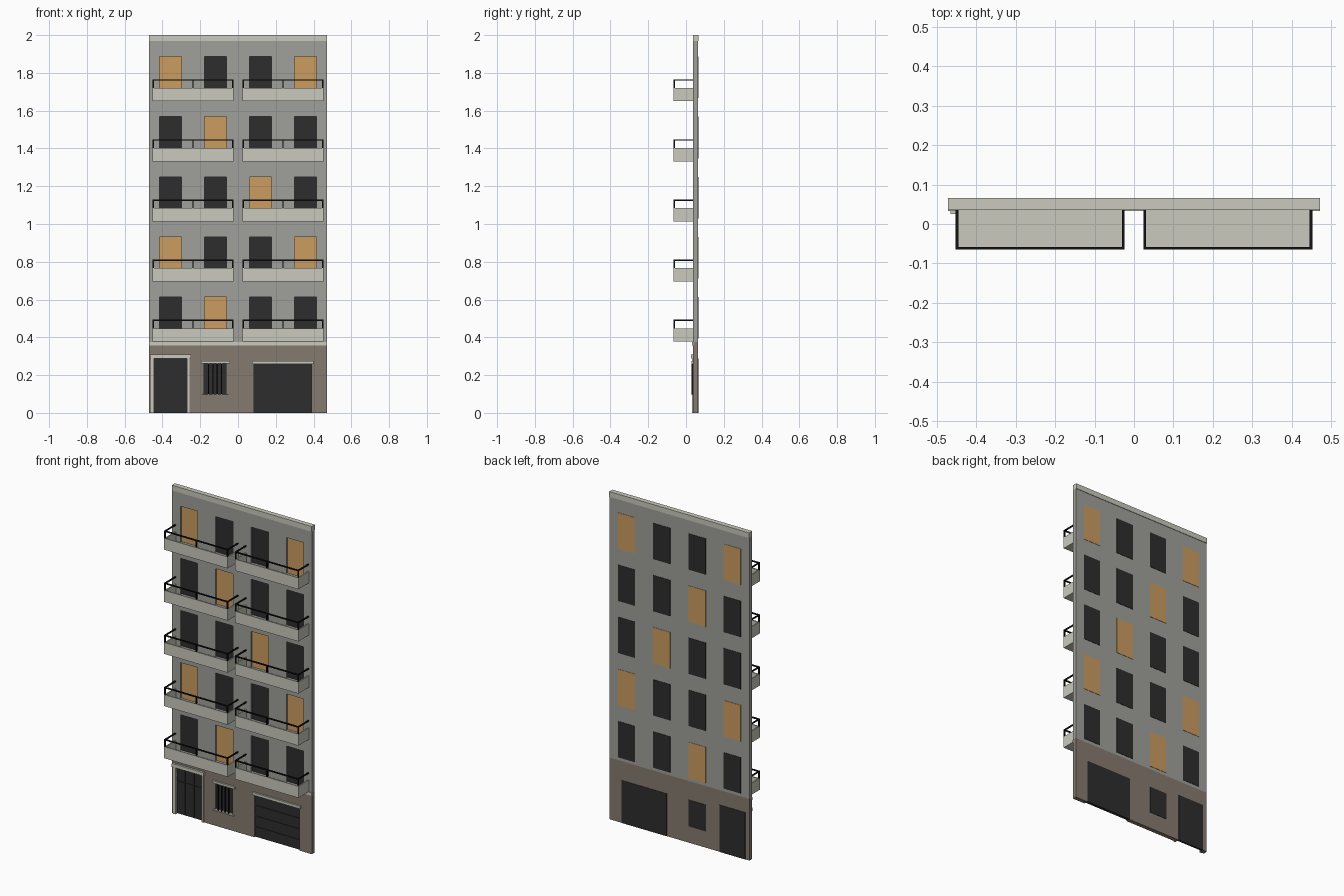
import bpy, bmesh

cube = bpy.data.objects.get("Cube")
if cube:
    bpy.data.objects.remove(cube, do_unlink=True)


def material(name, r, g, b):
    m = bpy.data.materials.new(name)
    m.use_nodes = True
    m.diffuse_color = (r, g, b, 1)
    m.node_tree.nodes["Principled BSDF"].inputs["Base Color"].default_value = (r, g, b, 1)
    return m


STONE = material("pale stone", 0.59, 0.59, 0.52)
GREY = material("grey plaster", 0.35, 0.355, 0.325)
BROWN = material("brown plaster", 0.235, 0.197, 0.163)
DARK = material("dark panel", 0.027, 0.027, 0.027)
AMBER = material("amber shutter", 0.6, 0.335, 0.118)
IRON = material("black iron", 0.006, 0.006, 0.006)


def finish(name, bm, mat):
    mesh = bpy.data.meshes.new(name)
    bm.to_mesh(mesh)
    bm.free()
    mesh.materials.append(mat)
    ob = bpy.data.objects.new(name, mesh)
    bpy.context.collection.objects.link(ob)
    return ob


def boxes(name, mat, parts):
    """One object made of boxes, each given as x, y and z ranges."""
    bm = bmesh.new()
    for ranges in parts:
        verts = bmesh.ops.create_cube(bm, size=1)["verts"]
        for v in verts:
            v.co = [(a + b) / 2 + c * (b - a) for (a, b), c in zip(ranges, v.co)]
    return finish(name, bm, mat)


HALF = 0.472
FRONT, BACK = 0.038, 0.063
SPLIT = 0.376


def wall(name, mat, low, high, openings):
    """Thick wall with rectangular holes, from a grid of cells."""
    xs = sorted({-HALF, HALF} | {x for o in openings for x in o[:2]})
    zs = sorted({low, high} | {z for o in openings for z in o[2:]})
    bm = bmesh.new()
    for x0, x1 in zip(xs, xs[1:]):
        for z0, z1 in zip(zs, zs[1:]):
            cx, cz = (x0 + x1) / 2, (z0 + z1) / 2
            if any(a < cx < b and c < cz < d for a, b, c, d in openings):
                continue
            bm.faces.new([bm.verts.new((x, FRONT, z))
                          for x, z in ((x0, z0), (x1, z0), (x1, z1), (x0, z1))])
    bmesh.ops.remove_doubles(bm, verts=bm.verts, dist=0.0001)
    ob = finish(name, bm, mat)
    solid = ob.modifiers.new("thickness", "SOLIDIFY")
    solid.thickness = BACK - FRONT
    solid.offset = -1


# Upper wall with five floors of four windows
PITCH = 0.318
COLUMNS = [(-0.415, -0.3), (-0.178, -0.062), (0.062, 0.178), (0.3, 0.415)]
AMBER_COLUMNS = [(1,), (0, 3), (2,), (1,), (0, 3)]
windows = [(a, b, 0.394 + PITCH * f, 0.614 + PITCH * f)
           for f in range(5) for a, b in COLUMNS]
wall("upper_wall", GREY, SPLIT, 1.968, windows)

PANEL_Y = (0.048, 0.065)
for i, (a, b, c, d) in enumerate(windows):
    floor, col = divmod(i, 4)
    mat = AMBER if col in AMBER_COLUMNS[floor] else DARK
    boxes(f"window_panel_{floor + 1}_{col + 1}", mat, [((a, b), PANEL_Y, (c, d))])

# Cornice and string course
boxes("cornice", STONE, [((-HALF, HALF), (0.036, 0.066), (1.968, 2))])
boxes("string_course", STONE, [((-HALF, HALF), (0.033, 0.04), (0.358, SPLIT))])

# Ground floor wall and its openings
door = (-0.445, -0.27, 0, 0.287)
grille = (-0.18, -0.063, 0.1, 0.262)
garage = (0.085, 0.39, 0, 0.26)
wall("ground_wall", BROWN, 0, SPLIT, [door, grille, garage])
for name, (a, b, c, d) in (("entrance_door", door), ("ground_window", grille),
                           ("garage_door", garage)):
    boxes(name, DARK, [((a, b), (0.052, 0.065), (c, d))])

# Raised door panels
step = (garage[3] - garage[2]) / 4
boxes("garage_slats", DARK,
      [((garage[0], garage[1]), (0.048, 0.053), (k * step, (k + 1) * step - 0.004))
       for k in range(4)])
step = (door[1] - door[0]) / 3
boxes("door_leaves", DARK,
      [((door[0] + k * step + 0.003, door[0] + (k + 1) * step - 0.003), (0.048, 0.053), z)
       for k in range(3) for z in ((0.004, 0.2), (0.206, 0.283))])

# Stone trim around the ground openings
boxes("door_surround", STONE, [
    ((-0.46, -0.445), (0.032, 0.045), (0, 0.287)),
    ((-0.27, -0.257), (0.032, 0.045), (0, 0.287)),
    ((-0.466, -0.25), (0.026, 0.045), (0.287, 0.308))])
boxes("window_lintel", STONE, [((-0.196, -0.043), (0.028, 0.042), (0.262, 0.275))])
boxes("window_sill", STONE, [((-0.19, -0.05), (0.028, 0.042), (0.094, 0.1))])
boxes("garage_lintel", STONE, [((0.075, 0.4), (0.028, 0.042), (0.26, 0.276))])

# Iron grille over the ground window
bars = [grille[0] + (grille[1] - grille[0]) * k / 5 for k in range(1, 5)]
boxes("window_grille", IRON,
      [((x - 0.003, x + 0.003), (0.03, 0.036), (0.1, 0.262)) for x in bars])

# Balconies: open stone trays with iron railings
OUT, T = -0.065, 0.007
for floor in range(5):
    base = 0.378 + PITCH * floor
    top, rail = base + 0.07, base + 0.116
    for side, x0, x1 in (("right", -0.453, -0.024), ("left", 0.024, 0.453)):
        mid = (x0 + x1) / 2
        ends = [(x0, x0 + T), (x1 - T, x1)]
        tray = [((x0, x1), (OUT, FRONT), (base, base + 0.016)),
                ((x0, x1), (OUT, OUT + T), (base, top))]
        tray += [(e, (OUT, FRONT), (base, top)) for e in ends]
        boxes(f"balcony_{side}_{floor + 1}", STONE, tray)
        bar_z = (rail - T, rail)
        iron = [((x0, x1), (OUT, OUT + T), bar_z)]
        iron += [(e, (OUT, FRONT), bar_z) for e in ends]
        iron += [(p, (OUT, OUT + T), (top, rail))
                 for p in ends + [(mid - T / 2, mid + T / 2)]]
        boxes(f"railing_{side}_{floor + 1}", IRON, iron)
